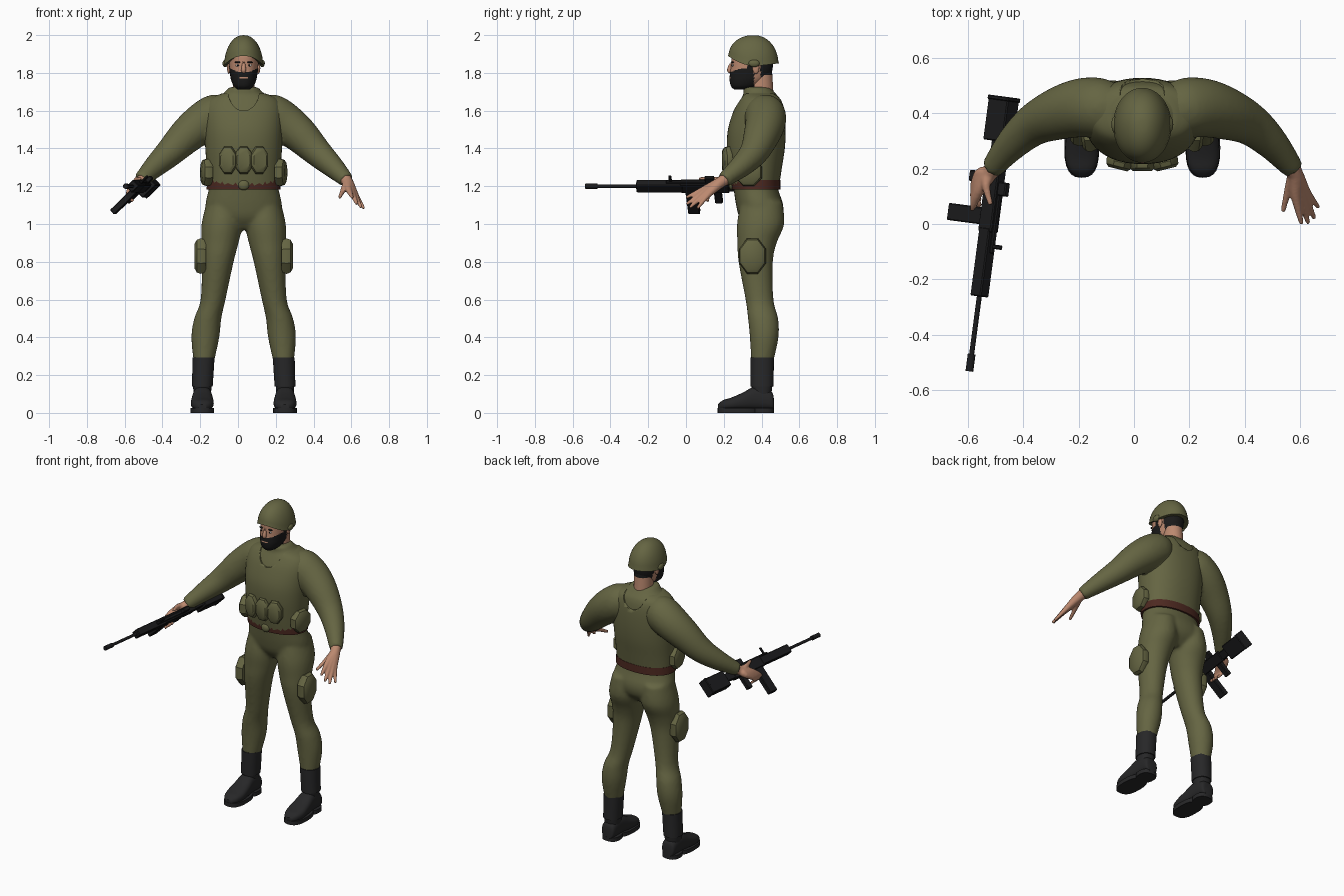
import bpy, bmesh, math
from mathutils import Vector, Matrix

if "Cube" in bpy.data.objects:
    bpy.data.objects.remove(bpy.data.objects["Cube"])
CX = 0.03  # body midline


def material(name, rgb):
    m = bpy.data.materials.new(name)
    m.use_nodes = True
    m.diffuse_color = (*rgb, 1)
    bsdf = next(n for n in m.node_tree.nodes if n.type == 'BSDF_PRINCIPLED')
    bsdf.inputs["Base Color"].default_value = (*rgb, 1)
    return m


GREEN = material("olive cloth", (0.13, 0.13, 0.055))
SKIN = material("skin", (0.5, 0.25, 0.16))
HAIR = material("black hair", (0.01, 0.01, 0.01))
BOOT = material("boot leather", (0.02, 0.02, 0.021))
GUN = material("gun metal", (0.011, 0.011, 0.012))
BELT = material("brown belt", (0.075, 0.022, 0.015))
WHITE = material("eye white", (0.6, 0.57, 0.53))


def finish(name, bm, *mats, angle=40, voxel=0):
    bmesh.ops.recalc_face_normals(bm, faces=bm.faces)
    me = bpy.data.meshes.new(name)
    bm.to_mesh(me)
    bm.free()
    ob = bpy.data.objects.new(name, me)
    bpy.context.collection.objects.link(ob)
    for m in mats:
        me.materials.append(m)
    bpy.ops.object.select_all(action='DESELECT')
    ob.select_set(True)
    bpy.context.view_layer.objects.active = ob
    bpy.ops.object.shade_smooth_by_angle(angle=math.radians(angle))
    if voxel:  # fuse overlapping limbs into one smooth skin
        r = ob.modifiers.new("fuse", 'REMESH')
        r.mode, r.voxel_size, r.use_smooth_shade = 'VOXEL', voxel, True
        s = ob.modifiers.new("soften", 'SMOOTH')
        s.factor, s.iterations = 0.5, 5
    return ob


def resample(rows, k=4):
    """Smooth curve through rows of numbers."""
    out = []
    for i in range(len(rows) - 1):
        a, b, c, d = (rows[min(max(i + j, 0), len(rows) - 1)] for j in (-1, 0, 1, 2))
        for t in (j / k for j in range(k)):
            out.append([q + t / 2 * (r - p + t * (2*p - 5*q + 4*r - s + t * (3*q - p - 3*r + s)))
                        for p, q, r, s in zip(a, b, c, d)])
    return out + [list(rows[-1])]


def skin(bm, loops):
    rings = [[bm.verts.new(p) for p in loop] for loop in loops]
    n = len(rings[0])
    for a, b in zip(rings, rings[1:]):
        for i in range(n):
            bm.faces.new((a[i], a[(i + 1) % n], b[(i + 1) % n], b[i]))
    bm.faces.new(rings[0])
    bm.faces.new(rings[-1])


def oval(n=32, p=2.0):
    for i in range(n):
        a = math.tau * i / n
        c, s = math.cos(a), math.sin(a)
        yield math.copysign(abs(c) ** (2 / p), c), math.copysign(abs(s) ** (2 / p), s)


def column(bm, rows, p=2.2, k=4, grow=0, n=32):
    """Upright loft; rows are (z, x centre, half width, y front, y back)."""
    skin(bm, [[(x + (w + grow) * u, (f + b) / 2 + ((b - f) / 2 + grow) * v, z) for u, v in oval(n, p)]
              for z, x, w, f, b in resample(rows, k)])


def tube(bm, path, n=16, k=4):
    """Round limb; path is (x, y, z, radius)."""
    pts = resample(path, k)
    loops = []
    for i, q in enumerate(pts):
        t = (Vector(pts[min(i + 1, len(pts) - 1)][:3]) - Vector(pts[max(i - 1, 0)][:3])).normalized()
        u = t.cross((0, 1, 0) if abs(t.z) > 0.9 else (0, 0, 1)).normalized()
        v = t.cross(u)
        loops.append([Vector(q[:3]) + q[3] * (a * u + b * v) for a, b in oval(n)])
    skin(bm, loops)


def ball(bm, c, r):
    bmesh.ops.create_uvsphere(bm, u_segments=20, v_segments=12, radius=1,
                              matrix=Matrix.Translation(c) @ Matrix.Diagonal((*r, 1)))


def pad(name, c, normal, a, b, depth):
    """Eight-sided padded pouch."""
    bm = bmesh.new()
    n, up = Vector(normal).normalized(), Vector((0, 0, 1))
    u = up.cross(n)
    loops = []
    for s, h in ((0.9, 0), (1, 0.45), (0.92, 0.8), (0.7, 1)):
        loops.append([Vector(c) + n * h * depth + s * (a * u * math.cos(t) + b * up * math.sin(t)) * 1.06
                      for t in (math.tau * (i + 0.5) / 8 for i in range(8))])
    skin(bm, loops)
    finish(name, bm, GREEN, angle=35)


# clothed body: torso, legs and sleeves fused
TORSO = [(z, CX, w, f, b) for z, w, f, b in (
    (0.97, 0.08, 0.33, 0.45), (1.03, 0.185, 0.285, 0.505), (1.1, 0.203, 0.265, 0.515),
    (1.2, 0.183, 0.25, 0.485), (1.3, 0.188, 0.235, 0.5), (1.4, 0.195, 0.225, 0.515),
    (1.5, 0.2, 0.23, 0.52), (1.6, 0.2, 0.26, 0.515), (1.66, 0.175, 0.29, 0.5),
    (1.69, 0.11, 0.305, 0.475), (1.725, 0.077, 0.3, 0.445))]
body = bmesh.new()
column(body, TORSO)
for s in (-1, 1):
    column(body, [(z, CX + s * x, w, f, b) for z, x, w, f, b in (
        (1.12, 0.105, 0.09, 0.29, 0.51), (1.0, 0.115, 0.108, 0.27, 0.52), (0.9, 0.125, 0.098, 0.272, 0.48),
        (0.8, 0.137, 0.084, 0.278, 0.46), (0.6, 0.162, 0.066, 0.315, 0.463), (0.5, 0.19, 0.072, 0.328, 0.488),
        (0.4, 0.203, 0.074, 0.338, 0.49), (0.27, 0.211, 0.054, 0.345, 0.462))], p=2)
    tube(body, [(CX + s * x, y, z, r) for x, y, z, r in (
        (0.1, 0.42, 1.6, 0.09), (0.15, 0.42, 1.58, 0.108), (0.22, 0.42, 1.535, 0.107),
        (0.3, 0.4, 1.47, 0.096), (0.39, 0.36, 1.38, 0.077), (0.47, 0.29, 1.305, 0.06),
        (0.545, 0.2, 1.232, 0.04))], n=24)
finish("clothed_body", body, GREEN, voxel=0.011)

# vest with a rounded neck opening
bm = bmesh.new()
column(bm, TORSO[3:-1], grow=0.008, n=48)
vest = finish("vest", bm, GREEN)
bm = bmesh.new()
skin(bm, [[(CX + 0.082 * u, y, 1.705 + 0.105 * v) for u, v in oval(40)] for y in (0.1, 0.7)])
cutter = finish("neck_cutter", bm)
cutter.hide_render = True
cutter.hide_set(True)
cut = vest.modifiers.new("neck opening", 'BOOLEAN')
cut.operation, cut.object = 'DIFFERENCE', cutter

# belt and buckle
bm = bmesh.new()
column(bm, [(1.183, CX, 0.196, 0.243, 0.5), (1.232, CX, 0.194, 0.238, 0.5)], k=1)
finish("belt", bm, BELT)
bm = bmesh.new()
ball(bm, (CX, 0.243, 1.206), (0.029, 0.016, 0.027))
finish("buckle", bm, GREEN)

# pouches and thigh pads
for i in (-1, 1, 0):
    pad("front_pouch", (CX + 0.077 * i, 0.245, 1.338), (0.25 * i, -1, 0), 0.05, 0.074, 0.048 + 0.006 * (i == 0))
for s in (-1, 1):
    pad("hip_pouch", (CX + s * 0.172, 0.335, 1.273), (s, -0.15, 0), 0.073, 0.073, 0.052)
    pad("thigh_pad", (CX + s * 0.2, 0.352, 0.83), (s, 0, 0), 0.072, 0.096, 0.06)

# boots
for s in (-1, 1):
    cx = CX + s * 0.219
    bm = bmesh.new()
    column(bm, [(0.08, cx, 0.044, 0.36, 0.45), (0.15, cx, 0.05, 0.345, 0.458)], p=2.3)
    column(bm, [(0.14, cx, 0.055, 0.342, 0.464), (0.292, cx - s * 0.007, 0.058, 0.342, 0.465)], k=1)
    skin(bm, [[(cx + w * u, y, 0.015 + h / 2 + h / 2 * v) for u, v in oval(24, 2.6)]
              for y, w, h in resample([(0.465, 0.03, 0.06), (0.45, 0.045, 0.1), (0.37, 0.05, 0.125),
                                       (0.3, 0.058, 0.092), (0.24, 0.06, 0.066), (0.195, 0.046, 0.052),
                                       (0.17, 0.02, 0.03)])])
    for y, w, d in ((0.275, 0.063, 0.108), (0.41, 0.055, 0.056)):  # sole and heel
        skin(bm, [[(cx + w * u, y + d * v, z) for u, v in oval(24, 2.6)] for z in (0, 0.026)])
    finish("boot", bm, BOOT)

# open left hand, right hand curled around the grip
WRIST = (0.515, 0.235, 1.255, 0.03), (0.55, 0.185, 1.222, 0.03)
OPEN = [[(0.555, 0.1, 1.185, 0.019), (0.575, 0.0, 1.14, 0.008)], [(0.57, 0.1, 1.172, 0.019), (0.6, 0.003, 1.105, 0.008)],
        [(0.585, 0.105, 1.16, 0.018), (0.622, 0.02, 1.088, 0.008)], [(0.594, 0.115, 1.152, 0.016), (0.637, 0.06, 1.083, 0.008)],
        [(0.527, 0.12, 1.18, 0.015), (0.508, 0.045, 1.14, 0.009)]]
GRIP = [[(0.59, 0.12 + 0.02 * i, 1.2, 0.02), (0.612, 0.055 + 0.022 * i, 1.155, 0.011),
         (0.585, 0.05 + 0.022 * i, 1.12, 0.009)] for i in range(4)]
GRIP.append([(0.565, 0.14, 1.235, 0.016), (0.548, 0.07, 1.24, 0.009)])
for name, s, fingers in (("left_hand", 1, OPEN), ("right_hand", -1, GRIP)):
    bm = bmesh.new()
    for f in fingers:
        tube(bm, [(CX + s * x, y, z, r) for x, y, z, r in (*WRIST, *f)], n=12)
    finish(name, bm, SKIN, voxel=0.005)

# head and neck, with beard and hair by region
bm = bmesh.new()
column(bm, [(1.66, CX, 0.058, 0.33, 0.465), (1.82, CX, 0.055, 0.34, 0.455)], p=2)
column(bm, [(z, CX, w, f, b) for z, w, f, b in (
    (1.712, 0.03, 0.255, 0.34), (1.73, 0.052, 0.238, 0.38), (1.76, 0.066, 0.231, 0.42),
    (1.79, 0.072, 0.232, 0.447), (1.82, 0.076, 0.236, 0.458), (1.86, 0.078, 0.24, 0.462),
    (1.9, 0.079, 0.245, 0.465), (1.94, 0.06, 0.28, 0.44))], p=2.15, k=8, n=64)
for f in bm.faces:
    c = f.calc_center_median()
    side = abs(c.x - CX)
    beard = c.y < 0.36 and c.z < 1.803 + 0.45 * max(side - 0.025, 0) + (0.05 if c.y > 0.325 else 0)
    mouth = side < 0.02 and abs(c.z - 1.775) < 0.005
    hair = c.y > 0.395 and c.z > 1.775
    f.material_index = 1 if (beard and not mouth and c.z > 1.7) or hair else 0
finish("head", bm, SKIN, HAIR)
bm = bmesh.new()
tube(bm, [(CX, 0.246, 1.858, 0.008), (CX, 0.234, 1.832, 0.011), (CX, 0.231, 1.812, 0.013), (CX, 0.237, 1.803, 0.008)], n=12)
for s in (-1, 1):
    ball(bm, (CX + s * 0.078, 0.37, 1.825), (0.01, 0.018, 0.03))
finish("nose_and_ears", bm, SKIN)
for name, mat, z, y, r in (("eye", WHITE, 1.84, 0.2475, (0.013, 0.005, 0.006)),
                           ("pupil", HAIR, 1.84, 0.2445, (0.005, 0.004, 0.005)),
                           ("eyebrow", HAIR, 1.856, 0.247, (0.019, 0.007, 0.005))):
    bm = bmesh.new()
    for s in (-1, 1):
        ball(bm, (CX + s * 0.03, y, z), r)
    finish(name + "s", bm, mat)

# helmet shell with lower sides, and ear covers
bm = bmesh.new()
shell = []
for j in range(1, 15):
    t = j / 14
    loop = []
    for u, v in oval(48):
        rim = 1.85 + 0.04 * max(-v, 0) ** 2 - 0.012 * abs(u) ** 3
        lip = 1.025 if j == 14 else 1
        a = t * math.pi / 2
        loop.append((CX + 0.103 * u * lip * math.sin(a) ** 0.95, 0.357 + 0.132 * v * lip * math.sin(a) ** 0.95,
                     rim + (2.0 - rim) * math.cos(a)))
    shell.append(loop)
shell.append([(CX + (x - CX) * 0.86, 0.357 + (y - 0.357) * 0.86, z + 0.004) for x, y, z in shell[-1]])
skin(bm, shell)
for s in (-1, 1):
    ball(bm, (CX + s * 0.098, 0.36, 1.85), (0.014, 0.03, 0.02))
finish("helmet", bm, GREEN)

# rifle, built along local -y, then rolled and turned into the right hand
rifle = bmesh.new()
for c, size in (((0, -0.24, 0), (0.045, 0.25, 0.054)), ((0, 0, 0), (0.042, 0.26, 0.066)),
                ((0, 0.16, -0.003), (0.034, 0.12, 0.05)), ((0, 0.28, -0.008), (0.062, 0.16, 0.1)),
                ((0, 0.355, -0.008), (0.068, 0.016, 0.106)), ((0, -0.075, -0.11), (0.034, 0.062, 0.18)),
                ((0, 0.065, -0.07), (0.028, 0.04, 0.1)), ((0, 0.03, 0.045), (0.024, 0.05, 0.05)),
                ((0, -0.18, 0.05), (0.012, 0.016, 0.06)), ((0, -0.08, 0.033), (0.02, 0.25, 0.012))):
    bmesh.ops.create_cube(rifle, size=1, matrix=Matrix.Translation(c) @ Matrix.Diagonal((*size, 1)))
bmesh.ops.bevel(rifle, geom=rifle.edges[:], offset=0.004, segments=1, affect='EDGES')
for y0, y1, r in ((-0.36, -0.6, 0.009), (-0.575, -0.638, 0.014)):
    tube(rifle, [(0, y0, 0, r), (0, y1, 0, r)], k=1)
bmesh.ops.transform(rifle, verts=rifle.verts, matrix=Matrix.Translation((-0.511, 0.1, 1.2))
                    @ Matrix.Rotation(-0.132, 4, 'Z') @ Matrix.Rotation(math.radians(46), 4, 'Y'))
finish("rifle", rifle, GUN, angle=30)
